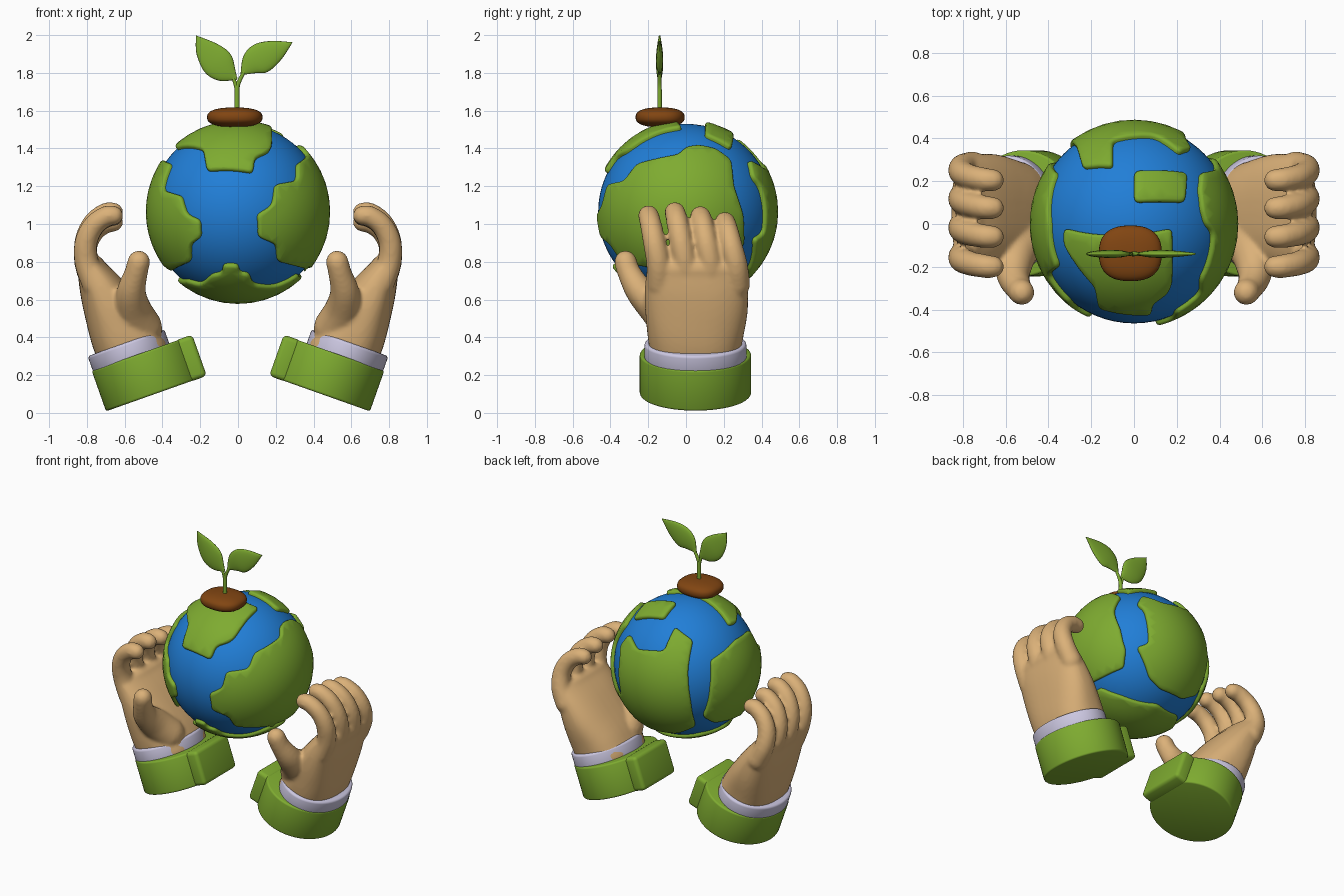
import bpy, bmesh, math
from mathutils import Vector, Matrix

if "Cube" in bpy.data.objects:
    bpy.data.objects.remove(bpy.data.objects["Cube"])

C = Vector((0, 0, 1.065))   # globe centre
R = 0.465                   # ocean radius


def material(name, rgb):
    m = bpy.data.materials.new(name)
    m.diffuse_color = (*rgb, 1)
    m.use_nodes = True
    m.node_tree.nodes["Principled BSDF"].inputs["Base Color"].default_value = m.diffuse_color
    return m


GREEN = material("green", (0.21, 0.41, 0.03))
BLUE = material("blue", (0.015, 0.21, 0.68))
SKIN = material("skin", (0.71, 0.44, 0.19))
BROWN = material("brown", (0.22, 0.06, 0.006))
LILAC = material("lilac", (0.60, 0.57, 0.75))


def finish(bm, name, mat, angle=40):
    bmesh.ops.recalc_face_normals(bm, faces=bm.faces)
    me = bpy.data.meshes.new(name)
    bm.to_mesh(me)
    bm.free()
    ob = bpy.data.objects.new(name, me)
    bpy.context.collection.objects.link(ob)
    me.materials.append(mat)
    bpy.ops.object.select_all(action='DESELECT')
    ob.select_set(True)
    bpy.context.view_layer.objects.active = ob
    bpy.ops.object.shade_smooth_by_angle(angle=math.radians(angle))
    return ob


def mirror_x(ob):
    ob.modifiers.new("mirror", 'MIRROR').use_mirror_merge = False


def catmull(p, steps=6):
    out = []
    for i in range(len(p) - 1):
        a, b, c, d = (Vector(p[max(0, min(len(p) - 1, i + k))]) for k in (-1, 0, 1, 2))
        for s in range(steps):
            t = s / steps
            out.append(0.5 * (2 * b + (c - a) * t + (2 * a - 5 * b + 4 * c - d) * t * t
                              + (3 * b - a - 3 * c + d) * t ** 3))
    return out + [Vector(p[-1])]


def tube(bm, path, n=24, power=1.0):
    """Round-ended tube through (x, y, z, half width, half depth along y)."""
    pts = catmull(path)
    cs = [Vector(p[:3]) for p in pts]
    rings = []
    for i, p in enumerate(pts):
        t = (cs[min(i + 1, len(cs) - 1)] - cs[max(i - 1, 0)]).normalized()
        side = Vector((0, 1, 0))
        side = (side - t * side.dot(t)).normalized()
        frame = (t, side.cross(t), side)
        if i == 0:
            caps = [(-math.sin(a), math.cos(a)) for a in (1.5, 1.2, 0.8, 0.4, 0)]
        elif i == len(pts) - 1:
            caps = [(math.sin(a), math.cos(a)) for a in (0, 0.4, 0.8, 1.2, 1.5)]
        else:
            caps = [(0, 1)]
        for off, k in caps:
            ring = []
            for j in range(n):
                a = 2 * math.pi * j / n
                u, v = (math.copysign(abs(f) ** power, f) for f in (math.cos(a), math.sin(a)))
                ring.append(bm.verts.new(cs[i] + frame[0] * off * min(p[3], p[4])
                                         + frame[1] * u * p[3] * k + frame[2] * v * p[4] * k))
            rings.append(ring)
    for r0, r1 in zip(rings, rings[1:]):
        for j in range(n):
            bm.faces.new((r0[j], r0[(j + 1) % n], r1[(j + 1) % n], r1[j]))
    bm.faces.new(rings[0])
    bm.faces.new(rings[-1])


# Globe ocean
bm = bmesh.new()
bmesh.ops.create_uvsphere(bm, u_segments=64, v_segments=32, radius=R,
                          matrix=Matrix.Translation(C))
finish(bm, "ocean", BLUE)


def on_globe(view, a, b):
    """Direction of a globe point read off a view: F, K(back), R, L, T or B(ottom)."""
    if view in "FKRL":
        b -= C.z
    s = math.sqrt(max(0, 0.48 ** 2 - a * a - b * b))
    return Vector({'F': (a, -s, b), 'K': (a, s, b), 'R': (s, a, b), 'L': (-s, a, b),
                   'T': (a, b, s), 'B': (a, b, -s)}[view]).normalized()


def land(name, centre, outline):
    c = Vector(centre).normalized()
    e1 = c.orthogonal().normalized()
    e2 = c.cross(e1)
    # Flatten the outline around the patch centre
    flat = []
    for p in outline:
        d = on_globe(*p)
        th = c.angle(d)
        w = Vector((d.dot(e1), d.dot(e2)))
        flat.append(w.normalized() * th * R)
    if sum(a.x * b.y - b.x * a.y for a, b in zip(flat, flat[1:] + flat[:1])) < 0:
        flat.reverse()
    # Round the corners
    pts = []
    for i, p in enumerate(flat):
        a, b = flat[i - 1] - p, flat[(i + 1) % len(flat)] - p
        a = p + a.normalized() * min(0.03, a.length * 0.45)
        b = p + b.normalized() * min(0.03, b.length * 0.45)
        pts += [a * (1 - t) ** 2 + p * 2 * t * (1 - t) + b * t * t for t in (0, 0.25, 0.5, 0.75, 1)]
    m = len(pts)
    nrm = []
    for i in range(m):
        t = (pts[(i + 1) % m] - pts[i - 1]).normalized()
        nrm.append(Vector((-t.y, t.x)))
    # Rounded rim, then the cap
    bm = bmesh.new()
    rings = []
    for inset, h in ((0, R - 0.02), (0, 0.475), (0.004, 0.483), (0.013, 0.488)):
        rings.append([bm.verts.new((*(p + q * inset), h)) for p, q in zip(pts, nrm)])
    for r0, r1 in zip(rings, rings[1:]):
        for i in range(m):
            bm.faces.new((r0[i], r0[(i + 1) % m], r1[(i + 1) % m], r1[i]))
    bm.faces.new(rings[-1])
    # Cut into a grid so that it bends around the globe
    for axis in ((1, 0, 0), (0, 1, 0)):
        for k in range(-16, 17):
            bmesh.ops.bisect_plane(bm, geom=bm.verts[:] + bm.edges[:] + bm.faces[:], dist=1e-5,
                                   plane_co=Vector(axis) * (k * 0.05 + 0.003), plane_no=axis)
    for v in bm.verts:
        u, w, h = v.co
        rho = max(math.hypot(u, w), 1e-6)
        th = rho / R
        v.co = C + h * (c * math.cos(th) + (e1 * u + e2 * w) / rho * math.sin(th))
    finish(bm, name, GREEN, 60)


land("land_right", (1, -0.15, 0), [
    ('R', .24, 1.34), ('R', .255, 1.2), ('R', .305, 1.05), ('R', .31, .9), ('R', .26, .8),
    ('R', .1, .77), ('R', -.15, .77), ('F', .36, .76), ('F', .21, .80), ('F', .2, .89),
    ('F', .106, .93), ('F', .10, 1.05), ('F', .18, 1.10), ('F', .195, 1.21), ('F', .31, 1.23),
    ('R', -.26, 1.32), ('R', -.04, 1.37), ('R', 0, 1.41), ('R', .07, 1.42), ('R', .16, 1.40)])
land("land_left", (-1, -0.1, 0), [
    ('L', .24, 1.27), ('L', 0, 1.34), ('L', -.2, 1.32), ('F', -.40, 1.18), ('F', -.30, 1.15),
    ('F', -.27, 1.05), ('F', -.2, 1.02), ('F', -.195, .93), ('F', -.25, .89), ('F', -.25, .80),
    ('F', -.35, .75), ('L', -.02, .78), ('L', .2, .81), ('L', .29, .88), ('L', .28, 1.1)])
land("land_top_front", (-0.07, -0.5, 0.75), [
    ('T', -.33, -.02), ('F', -.33, 1.40), ('F', -.185, 1.395), ('F', -.165, 1.28), ('F', .08, 1.27),
    ('F', .09, 1.35), ('F', .16, 1.38), ('T', .18, -.28), ('T', .18, -.02)])
land("land_island", (0.12, 0.17, 0.43), [
    ('T', 0, .1), ('T', 0, .25), ('T', .25, .24), ('T', .24, .1)])
land("land_back", (0, 1, 0), [
    ('T', -.27, .36), ('T', -.24, .26), ('T', -.1, .265), ('T', -.1, .39), ('T', .1, .41),
    ('R', .33, 1.34), ('R', .35, 1.25), ('R', .39, 1.2), ('R', .41, .95), ('R', .36, .92),
    ('R', .33, .75), ('K', .05, .71), ('K', -.15, .72), ('K', -.28, .8), ('K', -.30, 1.0)])
land("land_bottom", (0, 0, -1), [
    ('F', -.27, .70), ('F', -.2, .68), ('F', -.14, .73), ('F', -.085, .74), ('F', -.08, .785),
    ('F', 0, .785), ('F', .01, .74), ('F', .06, .735), ('F', .08, .68), ('F', .2, .67),
    ('F', .32, .73), ('R', .06, .73), ('K', .23, .67), ('K', 0, .65), ('K', -.23, .68), ('L', 0, .71)])

# Soil mound, a slightly squared ellipsoid
bm = bmesh.new()
bmesh.ops.create_uvsphere(bm, u_segments=40, v_segments=20, radius=1)
for v in bm.verts:
    x, y, z = (math.copysign(abs(f) ** 0.8, f) for f in v.co)
    v.co = (-0.017 + x * 0.147, -0.137 + y * 0.13, 1.565 + z * 0.052)
finish(bm, "soil", BROWN, 80)

# Seedling
Y = -0.14
bm = bmesh.new()
tube(bm, [(-.005, Y, 1.58, .014, .012), (-.005, Y, 1.68, .013, .012), (0, Y, 1.74, .012, .011),
          (.035, Y, 1.81, .009, .009)], 12)
tube(bm, [(-.005, Y, 1.66, .012, .011), (-.008, Y, 1.72, .011, .01), (-.03, Y, 1.785, .008, .008)], 12)
finish(bm, "stem", GREEN, 80)
leaves = {"leaf_left": [(-.01, 1.77, .008), (-.065, 1.81, .065), (-.115, 1.86, .083),
                        (-.175, 1.93, .055), (-.22, 1.995, .003)],
          "leaf_right": [(.02, 1.795, .008), (.075, 1.85, .065), (.13, 1.882, .08),
                         (.205, 1.92, .055), (.285, 1.96, .003)]}
for name, spine in leaves.items():
    bm = bmesh.new()
    tube(bm, [(x, Y, z, w, 0.004 + w * 0.18) for x, z, w in spine], 20)
    finish(bm, name, GREEN, 80)

# Hands: palm, thumb and fingers fused, then mirrored
bm = bmesh.new()
tube(bm, [(.545, .05, .30, .19, .235), (.605, .05, .42, .18, .255), (.67, .055, .55, .15, .272),
          (.73, .055, .67, .115, .272), (.775, .055, .76, .08, .262)], 40, 0.8)
tube(bm, [(.51, -.06, .45, .11, .11), (.555, -.14, .54, .10, .10), (.565, -.24, .64, .078, .078),
          (.54, -.30, .74, .062, .062), (.525, -.32, .80, .06, .06)])
for y0, y1, top in ((-.14, -.20, 1.10), (0, -.06, 1.12), (.135, .075, 1.095), (.27, .205, 1.06)):
    k = (top - 0.68) / 0.42
    path = []
    for x, dz, r, f in ((.755, 0, .07, 0), (.80, .11, .064, .1), (.805, .22, .06, .45),
                        (.765, .31, .057, .75), (.70, .36, .055, .95), (.66, .365, .052, 1)):
        path.append((x, y0 + (y1 - y0) * f, .68 + dz * k, r, r))
    tube(bm, path)
hands = finish(bm, "hands", SKIN, 180)
mod = hands.modifiers.new("fuse", 'REMESH')
mod.mode, mod.voxel_size, mod.use_smooth_shade = 'VOXEL', 0.012, True
mod = hands.modifiers.new("soften", 'SMOOTH')
mod.factor, mod.iterations = 0.5, 6
mirror_x(hands)

# Cuffs, mirrored
TILT = Matrix.Rotation(math.radians(19.5), 4, 'Y')


def oval(name, mat, loc, rx, ry, height, bevel):
    bm = bmesh.new()
    bmesh.ops.create_cone(bm, cap_ends=True, segments=64, radius1=1, radius2=1, depth=1,
                          matrix=Matrix.Translation(loc) @ TILT @ Matrix.Diagonal((rx, ry, height, 1)))
    bmesh.ops.bevel(bm, geom=[e for e in bm.edges if len(e.link_faces) == 2 and e.calc_face_angle() > 1],
                    offset=bevel, segments=3, profile=0.5, affect='EDGES')
    mirror_x(finish(bm, name, mat))


oval("sleeve_cuffs", GREEN, (0.482, 0.05, 0.206), 0.27, 0.295, 0.228, 0.012)
oval("shirt_cuffs", LILAC, (0.575, 0.05, 0.32), 0.215, 0.27, 0.11, 0.015)

# Inner flap of the sleeve cuff
bm = bmesh.new()
flap = Matrix.Translation((0.4725, 0.05, 0.21)) @ TILT @ Matrix.Translation((-0.235, 0, 0))
bmesh.ops.create_cube(bm, size=1, matrix=flap @ Matrix.Diagonal((0.1, 0.36, 0.232, 1)))
bmesh.ops.bevel(bm, geom=bm.edges[:], offset=0.025, segments=4, profile=0.5, affect='EDGES')
mirror_x(finish(bm, "cuff_flaps", GREEN))
